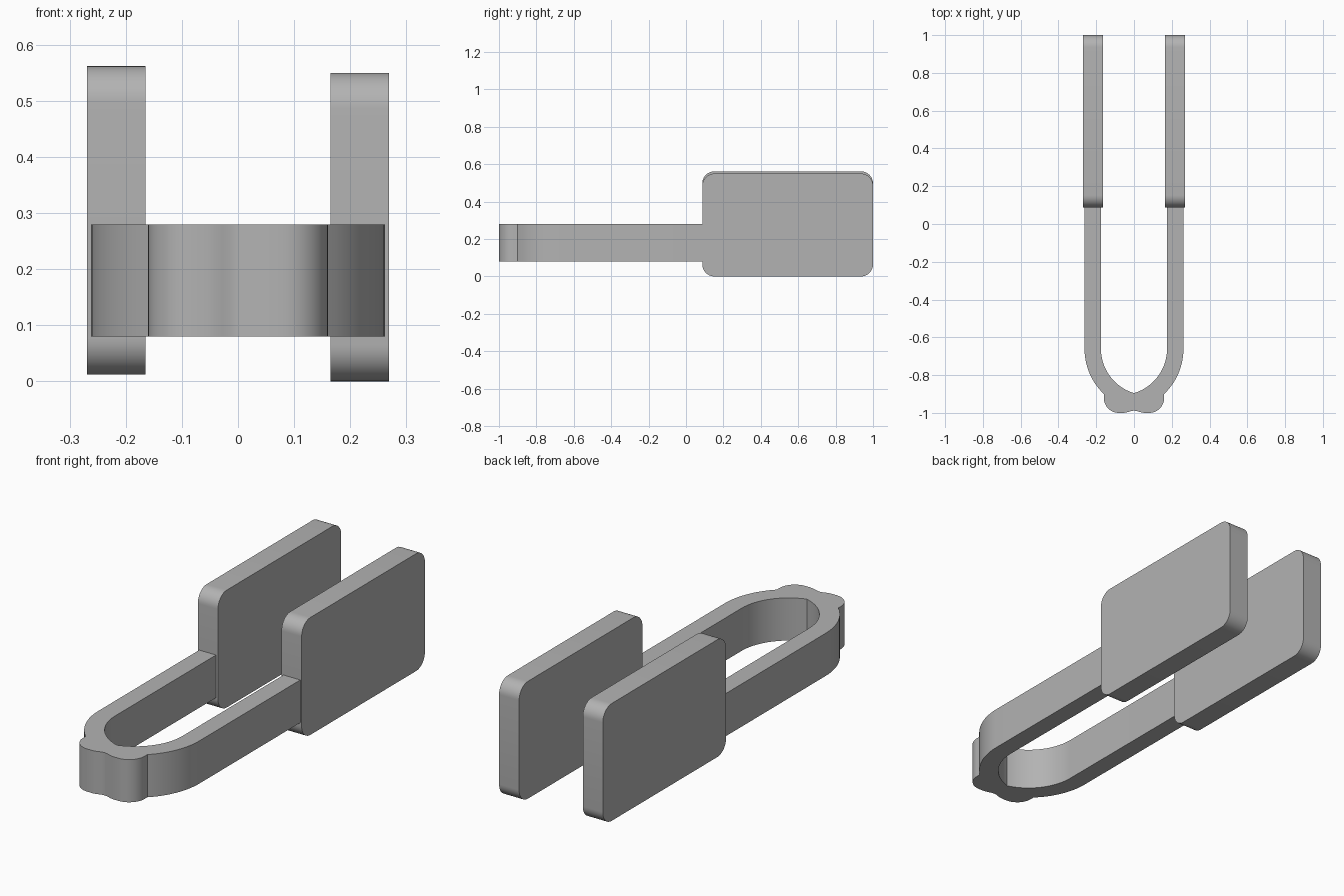
import bpy
import bmesh
from math import sin, cos, acos, atan2, radians, pi

if "Cube" in bpy.data.objects:
    bpy.data.objects.remove(bpy.data.objects["Cube"], do_unlink=True)

# Single plain grey
grey = bpy.data.materials.new("plain grey")
grey.use_nodes = True
colour = (0.45, 0.45, 0.45, 1)
grey.diffuse_color = colour
grey.node_tree.nodes["Principled BSDF"].inputs["Base Color"].default_value = colour


def finish(name, bm):
    bmesh.ops.recalc_face_normals(bm, faces=bm.faces)
    mesh = bpy.data.meshes.new(name)
    bm.to_mesh(mesh)
    bm.free()
    mesh.materials.append(grey)
    obj = bpy.data.objects.new(name, mesh)
    bpy.context.collection.objects.link(obj)
    bpy.ops.object.select_all(action='DESELECT')
    obj.select_set(True)
    bpy.context.view_layer.objects.active = obj
    bpy.ops.object.shade_smooth_by_angle(angle=radians(30))
    return obj


def arc(cx, cy, r, start, end, steps):
    return [(cx + r * cos(start + (end - start) * i / steps),
             cy + r * sin(start + (end - start) * i / steps))
            for i in range(steps + 1)]


def paddle(name, x, z):
    """Upright slab with its four corners rounded."""
    bm = bmesh.new()
    bmesh.ops.create_cube(bm, size=1)
    for v in bm.verts:
        v.co.x = x + v.co.x * 0.104
        v.co.y = 0.5435 + v.co.y * 0.913
        v.co.z = z + 0.275 + v.co.z * 0.55
    corners = [e for e in bm.edges
               if abs(e.verts[0].co.x - e.verts[1].co.x) > 0.05]
    bmesh.ops.bevel(bm, geom=corners, offset=0.065, segments=10,
                    profile=0.5, affect='EDGES')
    return finish(name, bm)


paddle("left_paddle", 0.217, 0.0)
paddle("right_paddle", -0.217, 0.012)

# Spring handle: half outline running from the inner crease to the outer dip
cx, cy = -0.071, -0.66
inner_r, outer_r = 0.246, 0.333
arm_end = 0.12
half = arc(cx, cy, inner_r, -acos(-cx / inner_r), 0, 20)
half += [(cx + inner_r, arm_end), (cx + outer_r, arm_end)]
half += arc(cx, cy, outer_r, 0, atan2(-0.24, 0.231), 14)
# Rounded thumb lobe with a shallow dip at the centre
half += arc(0.08, -0.92, 0.08, 0, -pi / 2, 12)
half += [(0.055 * (1 - t), -1 + 0.006 * (1 - cos(pi * t)))
         for t in (0, 0.25, 0.5, 0.75, 1)]
outline = half + [(-x, y) for x, y in half[-2:0:-1]]

bm = bmesh.new()
base = bm.faces.new([bm.verts.new((x, y, 0.08)) for x, y in outline])
top = bmesh.ops.extrude_face_region(bm, geom=[base])["geom"]
bmesh.ops.translate(bm, vec=(0, 0, 0.2),
                    verts=[v for v in top if isinstance(v, bmesh.types.BMVert)])
if not base.is_valid or len([f for f in bm.faces if len(f.verts) > 4]) < 2:
    bm.faces.new([v for v in bm.verts if v.co.z < 0.1])
finish("spring_handle", bm)
